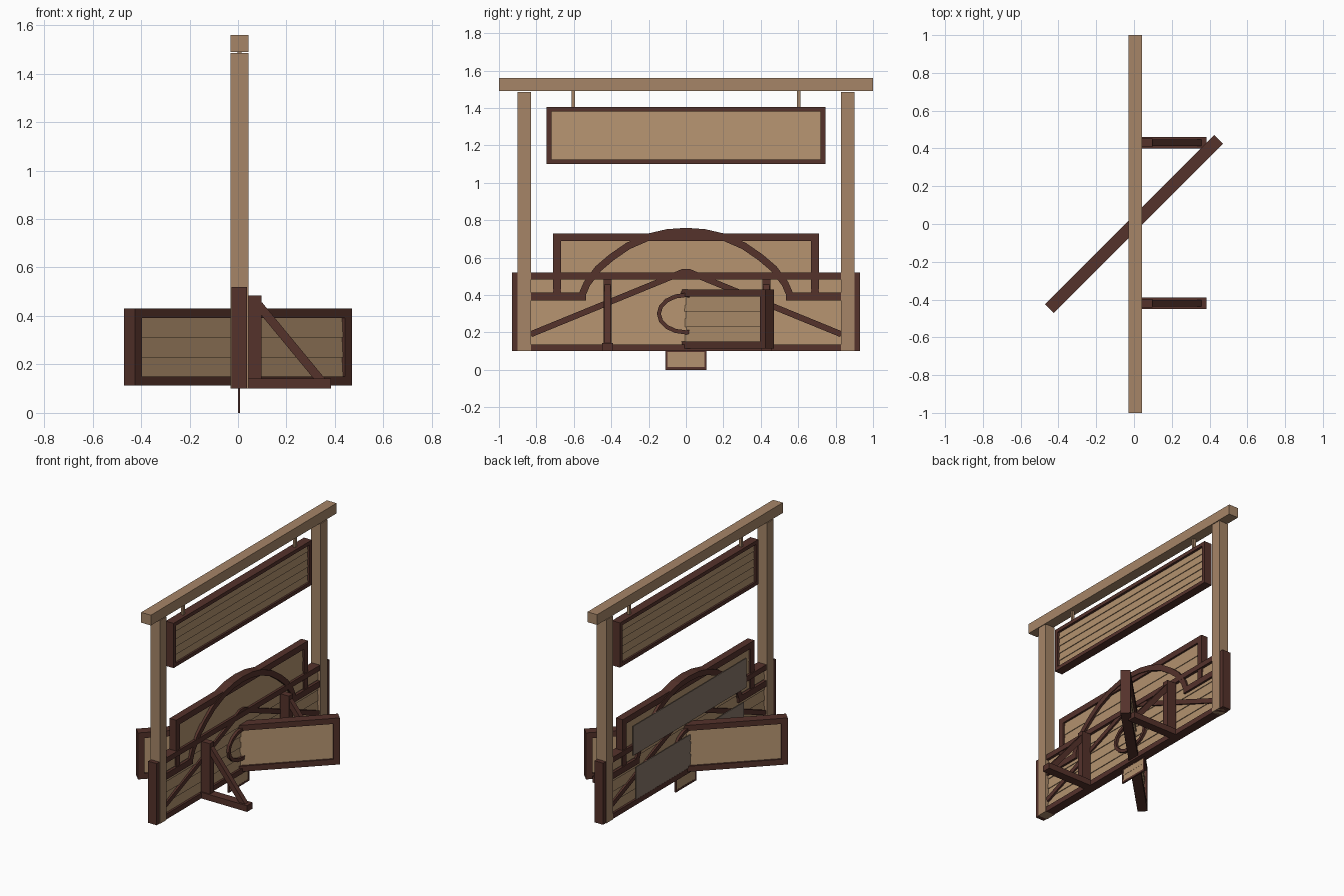
import bpy, bmesh, math
from mathutils import Vector, Matrix

cube = bpy.data.objects.get("Cube")
if cube:
    bpy.data.objects.remove(cube)


def material(name, rgb):
    m = bpy.data.materials.new(name)
    m.use_nodes = True
    m.diffuse_color = (*rgb, 1)
    m.node_tree.nodes["Principled BSDF"].inputs["Base Color"].default_value = (*rgb, 1)
    return m


POST = material("post wood", (0.38, 0.235, 0.137))
PLANK = material("plank wood", (0.445, 0.283, 0.156))
DARK = material("dark timber", (0.09, 0.032, 0.024))
TAUPE = material("weathered plate", (0.24, 0.18, 0.14))
CX = 0.006  # middle of the upright structure


def finish(name, bm, mat, angle=0):
    bmesh.ops.recalc_face_normals(bm, faces=bm.faces)
    bm.transform(Matrix.Rotation(angle, 4, 'Z'))
    me = bpy.data.meshes.new(name)
    bm.to_mesh(me)
    bm.free()
    me.materials.append(mat)
    ob = bpy.data.objects.new(name, me)
    bpy.context.collection.objects.link(ob)
    return ob


def add_box(bm, xs, ys, zs, taper=1.0):
    """Box from ranges; taper thins the upper edge in x."""
    mid, half = sum(xs) / 2, (xs[1] - xs[0]) / 2
    vs = bmesh.ops.create_cube(bm, size=2)["verts"]
    for v in vs:
        k = taper if v.co.z > 0 else 1
        v.co = (mid + v.co.x * half * k,
                ys[0] if v.co.y < 0 else ys[1],
                zs[0] if v.co.z < 0 else zs[1])


def box(name, mat, xs, ys, zs):
    bm = bmesh.new()
    add_box(bm, xs, ys, zs)
    return finish(name, bm, mat)


def band(name, path, width, xs, closed=False):
    """Flat strip following a (y, z) path, extruded along x."""
    pts = [Vector(p) for p in path]
    n = len(pts)
    bm = bmesh.new()
    rings = []
    for i, p in enumerate(pts):
        a = pts[i - 1] if closed or i else p
        b = pts[(i + 1) % n] if closed or i < n - 1 else p
        t = (b - a).normalized()
        off = Vector((-t.y, t.x)) * width / 2
        corners = [(xs[0], p + off), (xs[1], p + off), (xs[1], p - off), (xs[0], p - off)]
        rings.append([bm.verts.new((x, q.x, q.y)) for x, q in corners])
    for i in range(n if closed else n - 1):
        r, s = rings[i], rings[(i + 1) % n]
        for k in range(4):
            j = (k + 1) % 4
            bm.faces.new((r[k], r[j], s[j], s[k]))
    if not closed:
        bm.faces.new(rings[0])
        bm.faces.new(rings[-1][::-1])
    return finish(name, bm, DARK)


def planks(name, half, zs, thick, count, cx=CX, angle=0):
    """Lapped boards, thicker at their lower edge."""
    bm = bmesh.new()
    h = (zs[1] - zs[0]) / count
    for i in range(count):
        z = zs[0] + i * h
        add_box(bm, (cx - thick / 2, cx + thick / 2), (-half, half), (z, z + h), 0.7)
    return finish(name, bm, PLANK, angle)


def frame(name, half, zs, thick, rail, stile, cx=CX, angle=0, bottom=True):
    bm = bmesh.new()
    xs = (cx - thick / 2, cx + thick / 2)
    add_box(bm, xs, (-half, half), (zs[1] - rail, zs[1]))
    if bottom:
        add_box(bm, xs, (-half, half), (zs[0], zs[0] + rail))
    for s in (-1, 1):
        y = sorted((s * half, s * (half - stile)))
        add_box(bm, xs, y, (zs[0] + (rail if bottom else 0), zs[1] - rail))
    return finish(name, bm, DARK, angle)


# Gate posts, top beam and hangers
box("top_beam", POST, (-0.03, 0.043), (-1, 1), (1.49, 1.56))
for side, s in (("front", -1), ("back", 1)):
    box(side + "_post", POST, (-0.03, 0.043), (s * 0.865 - 0.036, s * 0.865 + 0.036), (0.1, 1.485))
    box(side + "_hanger", POST, (CX - 0.009, CX + 0.009), (s * 0.603 - 0.009, s * 0.603 + 0.009), (1.39, 1.5))

# Hanging sign
frame("hanging_frame", 0.745, (1.1, 1.405), 0.06, 0.025, 0.026)
planks("hanging_planks", 0.725, (1.12, 1.385), 0.036, 5)

# Lower board
frame("lower_frame", 0.93, (0.1, 0.52), 0.064, 0.036, 0.03)
planks("lower_planks", 0.905, (0.13, 0.49), 0.036, 5)

# Upper board with arch
frame("upper_frame", 0.71, (0.4, 0.73), 0.05, 0.042, 0.042, bottom=False)
planks("upper_planks", 0.675, (0.42, 0.692), 0.032, 3)
side = [(0.56, 0.39), (0.53, 0.46), (0.47, 0.54), (0.4, 0.6), (0.31, 0.662), (0.2, 0.71), (0.1, 0.733)]
band("arch", [(-y, z) for y, z in side] + [(0, 0.74)] + side[::-1], 0.038, (CX - 0.031, CX + 0.031))
for end, s in (("front", -1), ("back", 1)):
    y = sorted((s * 0.535, s * 0.83))
    box(end + "_arch_foot", DARK, (CX - 0.031, CX + 0.031), y, (0.37, 0.412))

# Sloping braces meeting in a peak
slope = [(0.83, 0.19), (0.06, 0.505), (0.02, 0.522)]
band("peak_brace", [(-y, z) for y, z in slope] + slope[::-1], 0.032, (CX - 0.028, CX + 0.028))

# Oval ring in the middle of the lower board
oval = [(0.145 * math.cos(a), 0.3 + 0.1 * math.sin(a)) for a in
        (math.tau * i / 16 for i in range(16))]
band("middle_ring", oval, 0.022, (CX - 0.033, CX + 0.033), closed=True)

# Weathered plates on the rear side
box("upper_rear_plate", TAUPE, (-0.03, -0.025), (-0.61, 0.61), (0.45, 0.65))
box("lower_rear_plate", TAUPE, (-0.03, -0.025), (-0.58, 0.58), (0.14, 0.36))

# Crossing diagonal sign
turn = -math.pi / 4
frame("diagonal_frame", 0.633, (0.113, 0.43), 0.064, 0.038, 0.04, 0, turn)
planks("diagonal_planks", 0.6, (0.145, 0.395), 0.04, 3, 0, turn)

# Small ground plaque
frame("plaque_frame", 0.11, (0, 0.11), 0.01, 0.014, 0.012, 0.004)
planks("plaque_planks", 0.1, (0.01, 0.1), 0.008, 2, 0.004)

# Triangular support brackets
for end, y in (("front", -0.42), ("back", 0.43)):
    box(end + "_bracket_upright", DARK, (0.03, 0.098), (y - 0.022, y + 0.022), (0.12, 0.485))
    box(end + "_bracket_foot", DARK, (0.03, 0.383), (y - 0.03, y + 0.03), (0.1, 0.142))
    strut = band(end + "_bracket_strut", [(0.085, 0.445), (0.345, 0.13)], 0.036, (-0.017, 0.017))
    strut.data.transform(Matrix.Translation((0, y, 0)) @ Matrix.Rotation(-math.pi / 2, 4, 'Z'))
